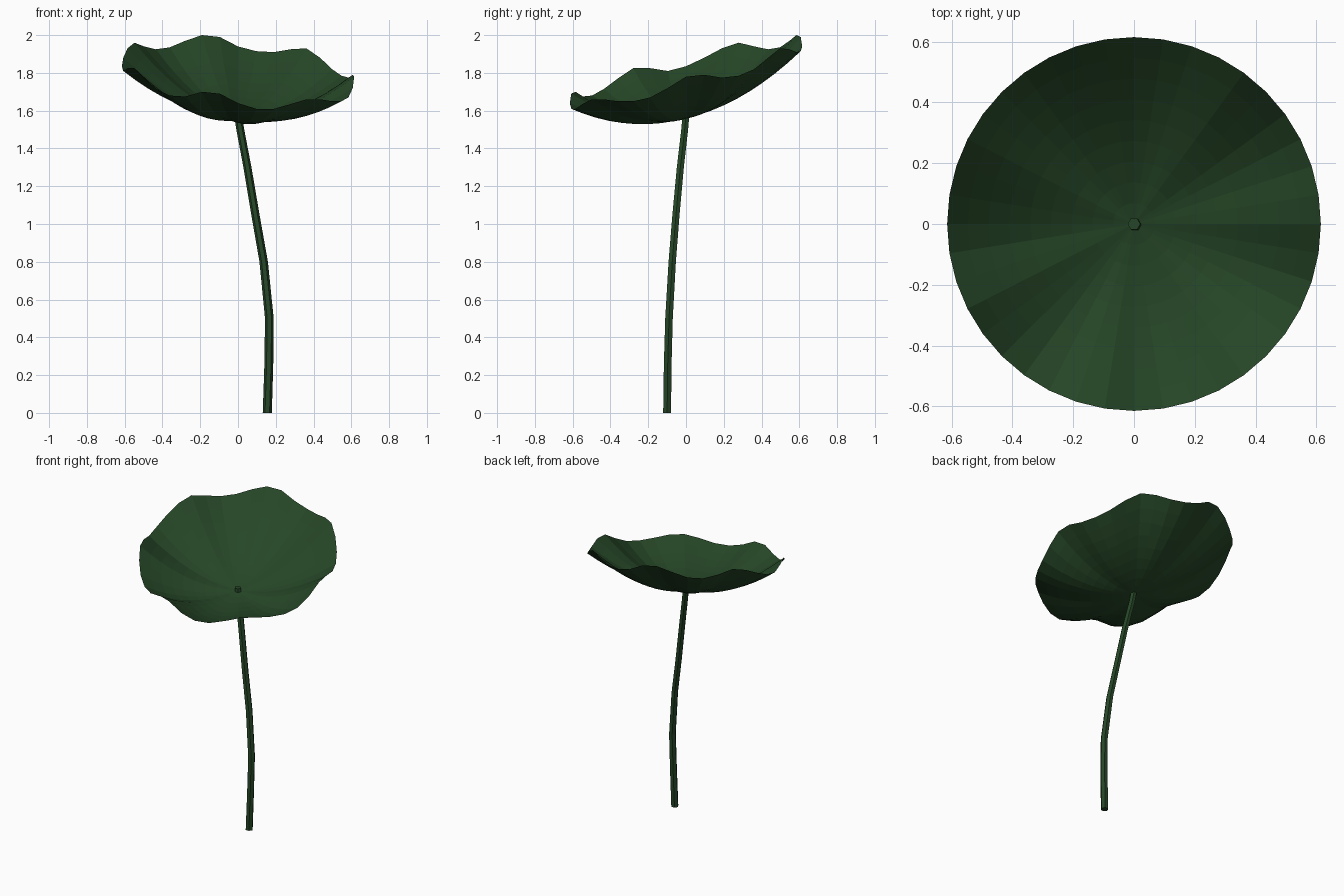
import bpy, bmesh, math

if "Cube" in bpy.data.objects:
    bpy.data.objects.remove(bpy.data.objects["Cube"])

green = bpy.data.materials.new("deep leaf green")
green.diffuse_color = (0.019, 0.062, 0.020, 1)
green.use_nodes = True
green.node_tree.nodes["Principled BSDF"].inputs["Base Color"].default_value = green.diffuse_color

RADIUS, CENTRE_Z, RINGS = 0.615, 1.56, 9

# wavy rim heights, counter-clockwise from +x
RIM = [1.78, 1.79, 1.775, 1.785, 1.82, 1.88, 1.93, 1.925, 1.91, 1.915,
       1.94, 1.99, 2.0, 1.97, 1.935, 1.925, 1.94, 1.96, 1.93, 1.88,
       1.835, 1.81, 1.825, 1.825, 1.77, 1.715, 1.68, 1.675, 1.70, 1.69,
       1.64, 1.61, 1.61, 1.635, 1.66, 1.66, 1.65, 1.65, 1.67, 1.72]

# stem centre line, bottom to top
STEM = [(0.155, -0.10, 0), (0.163, -0.097, 0.25), (0.166, -0.09, 0.5),
        (0.136, -0.073, 0.8), (0.092, -0.053, 1.05), (0.05, -0.03, 1.3),
        (0.012, -0.007, 1.5), (0, 0, 1.58)]


def finish(bm, name):
    mesh = bpy.data.meshes.new(name)
    bm.to_mesh(mesh)
    bm.free()
    mesh.materials.append(green)
    obj = bpy.data.objects.new(name, mesh)
    bpy.context.collection.objects.link(obj)


def bridge(bm, a, b):
    n = len(a)
    for i in range(n):
        j = (i + 1) % n
        bm.faces.new((a[i], a[j], b[j], b[i]))


# leaf: tilted bowl whose ripples grow towards the rim
bm = bmesh.new()
n = len(RIM)
rings = []
for k in range(1, RINGS + 1):
    t = k / RINGS
    ring = []
    for i, rim in enumerate(RIM):
        a = math.tau * i / n
        tilt = 0.15 * math.sin(a) - 0.05 * math.cos(a)
        ripple = rim - CENTRE_Z - tilt - 0.24
        z = CENTRE_Z + tilt * t + 0.24 * t ** 2 + ripple * t ** 1.7
        ring.append(bm.verts.new((RADIUS * t * math.cos(a),
                                  RADIUS * t * math.sin(a), z)))
    rings.append(ring)
centre = bm.verts.new((0, 0, CENTRE_Z))
for i in range(n):
    bm.faces.new((centre, rings[0][i], rings[0][(i + 1) % n]))
for inner, outer in zip(rings, rings[1:]):
    bridge(bm, outer, inner)
bmesh.ops.recalc_face_normals(bm, faces=bm.faces)
if sum(f.normal.z for f in bm.faces) < 0:
    bmesh.ops.reverse_faces(bm, faces=bm.faces)
finish(bm, "leaf")

# stem: six-sided bent tube, its tip poking through the leaf
bm = bmesh.new()
rings = []
for x, y, z in STEM:
    r = 0.024 - 0.002 * z
    rings.append([bm.verts.new((x + r * math.cos(math.tau * i / 6),
                                y + r * math.sin(math.tau * i / 6), z))
                  for i in range(6)])
for low, high in zip(rings, rings[1:]):
    bridge(bm, low, high)
bm.faces.new(rings[0][::-1])
bm.faces.new(rings[-1])
bmesh.ops.recalc_face_normals(bm, faces=bm.faces)
finish(bm, "stem")
